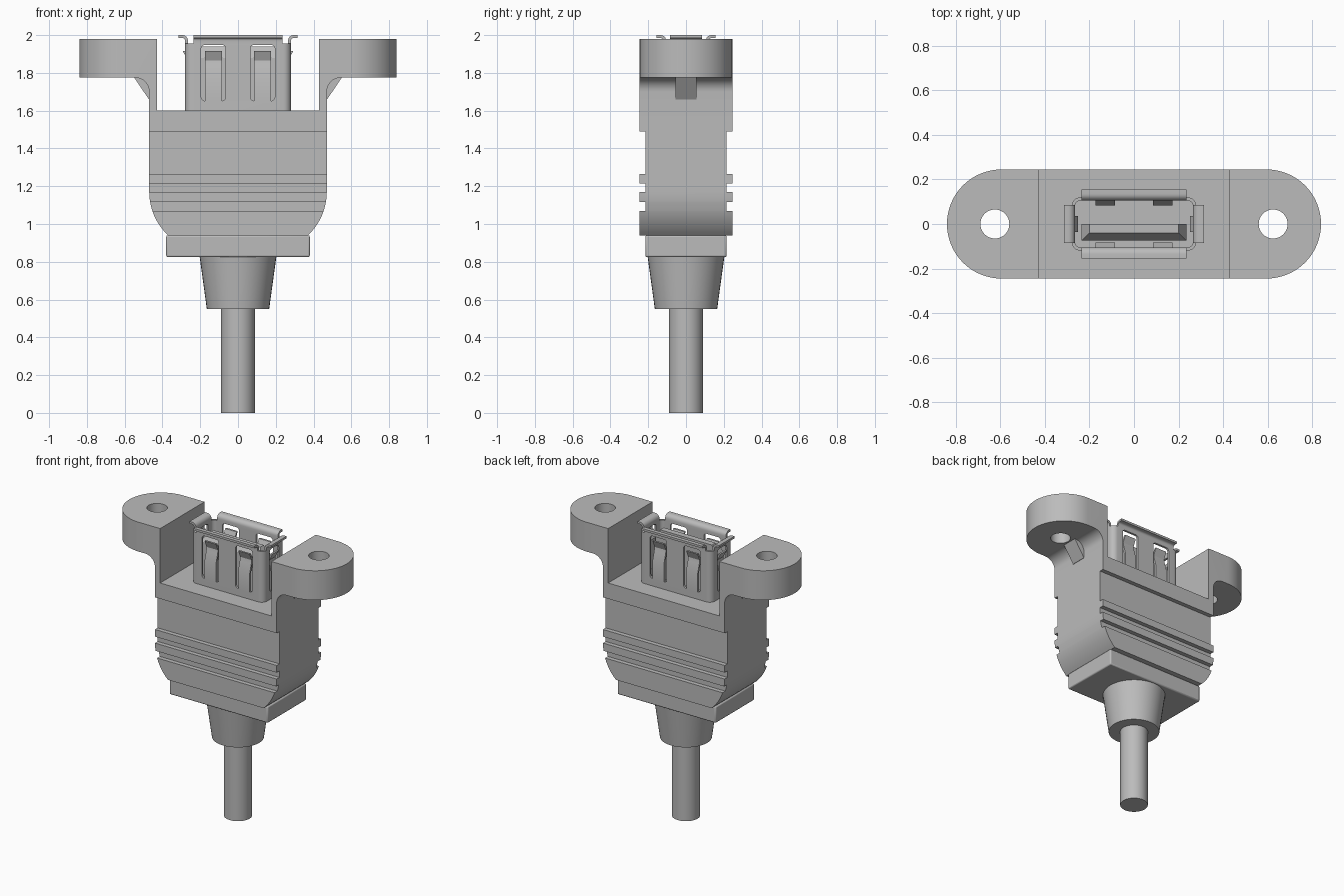
import bpy
import bmesh
from math import sin, cos, pi, asin
from mathutils import Matrix

if "Cube" in bpy.data.objects:
    bpy.data.objects.remove(bpy.data.objects["Cube"])

grey = bpy.data.materials.new("plain grey")
grey.use_nodes = True
grey.diffuse_color = (0.5, 0.5, 0.5, 1)
grey.node_tree.nodes["Principled BSDF"].inputs["Base Color"].default_value = (0.5, 0.5, 0.5, 1)

PLACE = {"x": lambda a, b, d: (d, a, b),
         "y": lambda a, b, d: (a, d, b),
         "z": lambda a, b, d: (a, b, d)}


def add_loft(bm, axis, sections):
    """Join matching outlines, given as (depth, points), into a closed solid."""
    rings = [[bm.verts.new(PLACE[axis](a, b, d)) for a, b in pts] for d, pts in sections]
    n = len(rings[0])
    for low, high in zip(rings, rings[1:]):
        for i in range(n):
            j = (i + 1) % n
            bm.faces.new((low[i], low[j], high[j], high[i]))
    bm.faces.new(rings[0][::-1])
    bm.faces.new(rings[-1])


def loft(name, axis, *solids):
    bm = bmesh.new()
    for sections in solids:
        add_loft(bm, axis, sections)
    bmesh.ops.recalc_face_normals(bm, faces=bm.faces)
    mesh = bpy.data.meshes.new(name)
    bm.to_mesh(mesh)
    bm.free()
    mesh.materials.append(grey)
    obj = bpy.data.objects.new(name, mesh)
    bpy.context.collection.objects.link(obj)
    return obj


def prism(pts, lo, hi):
    return [(lo, pts), (hi, pts)]


def arc(cx, cy, r, start, end, steps=10):
    return [(cx + r * cos(start + (end - start) * i / steps),
             cy + r * sin(start + (end - start) * i / steps)) for i in range(steps + 1)]


def circle(cx, cy, r, steps=40):
    return arc(cx, cy, r, 0, 2 * pi, steps)[:-1]


def rect(x0, x1, y0, y1):
    return [(x0, y0), (x1, y0), (x1, y1), (x0, y1)]


def rounded(hx, hy, r):
    corners = ((1, 1), (-1, 1), (-1, -1), (1, -1))
    return [p for k, (sx, sy) in enumerate(corners)
            for p in arc(sx * (hx - r), sy * (hy - r), r, k * pi / 2, (k + 1) * pi / 2, 6)]


def boolean(obj, cutter, operation="DIFFERENCE"):
    cutter.hide_render = True
    mod = obj.modifiers.new("cut", "BOOLEAN")
    mod.object, mod.operation, mod.solver = cutter, operation, "EXACT"
    graph = bpy.context.evaluated_depsgraph_get()
    mesh = bpy.data.meshes.new_from_object(obj.evaluated_get(graph))
    obj.modifiers.clear()
    obj.data = mesh
    bpy.data.objects.remove(cutter)


def rotated_copy(obj, name):
    """Copy a part to the opposite side by a half turn about z."""
    other = bpy.data.objects.new(name, obj.data.copy())
    other.data.transform(Matrix.Rotation(pi, 4, "Z"))
    bpy.context.collection.objects.link(other)
    return other


# Housing: profile with two mounting ears, trimmed to a stadium plan
R = 0.315
half = arc(0.47 - R, 1.17, R, -asin(0.23 / R), 0)
half += arc(0.545, 1.70, 0.075, pi, pi / 2)
half += [(0.9, 1.775), (0.9, 1.98), (0.43, 1.98), (0.43, 1.6)]
profile = half + [(-x, z) for x, z in reversed(half)]
housing = loft("housing", "y", prism(profile, -0.3, 0.3))
plan = arc(0.595, 0, 0.245, -pi / 2, pi / 2, 32) + arc(-0.595, 0, 0.245, pi / 2, 3 * pi / 2, 32)
boolean(housing, loft("plan_trim", "z", prism(plan, 0.8, 2.2)), "INTERSECT")
boolean(housing, loft("screw_holes", "z",
                      *[prism(circle(s * 0.625, 0, 0.065), 1.5, 2.2) for s in (-1, 1)]))

# Grip grooves on the front and back
grooves = ((1.265, 1.49), (1.17, 1.215), (1.07, 1.117))
boolean(housing, loft("groove_cutters", "x",
                      *[prism(rect(*sorted((s * 0.215, s * 0.3)), lo, hi), -0.7, 0.7)
                        for s in (-1, 1) for lo, hi in grooves]))

# Gussets under the ears
gusset = loft("left_gusset", "y",
              prism([(0.46, 1.66), (0.472, 1.66), (0.55, 1.776), (0.46, 1.776)], -0.055, 0.055))
rotated_copy(gusset, "right_gusset")

# Collar, strain relief and cable
collar = loft("collar", "z", prism(rect(-0.38, 0.38, -0.215, 0.215), 0.825, 0.94))
bevel = collar.modifiers.new("bevel", "BEVEL")
bevel.width, bevel.segments = 0.008, 2
loft("strain_relief", "z", [(0.55, circle(0, 0, 0.165)), (0.826, circle(0, 0, 0.203))])
loft("cable", "z", prism(circle(0, 0, 0.09), 0, 0.551))

# Socket shell: thin rounded sleeve with spring openings
shell = loft("socket_shell", "z", prism(rounded(0.28, 0.12, 0.04), 1.595, 1.955))
boolean(shell, loft("shell_bore", "z", prism(rounded(0.265, 0.105, 0.025), 1.5, 2.1)))


def slot(c, w):
    r = 0.02
    return [(c + x, 1.8 + z) for x, z in rounded(w, 0.148, r)]


boolean(shell, loft("spring_openings", "y", *[prism(slot(s * 0.13, 0.065), -0.2, 0.2) for s in (-1, 1)]))
boolean(shell, loft("side_openings", "x", prism(slot(0, 0.05), -0.4, 0.4)))


# Contact springs inside the openings
def spring(wall, dent, tip):
    t = 0.014
    outer = [(wall, 1.64), (wall, 1.78), (wall - dent * 0.8, 1.84),
             (wall - dent, 1.865), (wall + tip, 1.915)]
    return outer + [(d - t, z) for d, z in reversed(outer)]


back = loft("back_springs", "x",
            *[prism(spring(0.12, 0.022, 0), s * 0.13 - 0.044, s * 0.13 + 0.044) for s in (-1, 1)])
rotated_copy(back, "front_springs")
side = loft("left_spring", "y", prism(spring(0.28, 0.015, 0.012), -0.035, 0.035))
rotated_copy(side, "right_spring")


# Flared lips around the mouth of the socket
def lip(wall):
    c = wall + 0.015
    return ([(wall - 0.015, 1.954)] + arc(c, 1.97, 0.03, pi, pi / 2, 6)
            + [(wall + 0.035, 2.0), (wall + 0.035, 1.985)]
            + arc(c, 1.97, 0.015, pi / 2, pi, 6) + [(wall, 1.954)])


back_lip = loft("back_lip", "x", prism(lip(0.12), -0.235, 0.235))
rotated_copy(back_lip, "front_lip")
left_lip = loft("left_lip", "y", prism(lip(0.28), -0.085, 0.085))
rotated_copy(left_lip, "right_lip")

# Contact tongue inside the socket, chamfered on three sides
base = rect(-0.235, 0.235, -0.075, 0)
loft("contact_tongue", "z", [(1.59, base), (1.88, base), (1.94, rect(-0.2, 0.2, -0.04, 0))])

# Smooth curved faces and keep edges sharp
bpy.ops.object.select_all(action="DESELECT")
for obj in bpy.context.collection.objects:
    if obj.type == "MESH":
        obj.select_set(True)
        bpy.context.view_layer.objects.active = obj
bpy.ops.object.shade_smooth_by_angle(angle=pi / 6)
